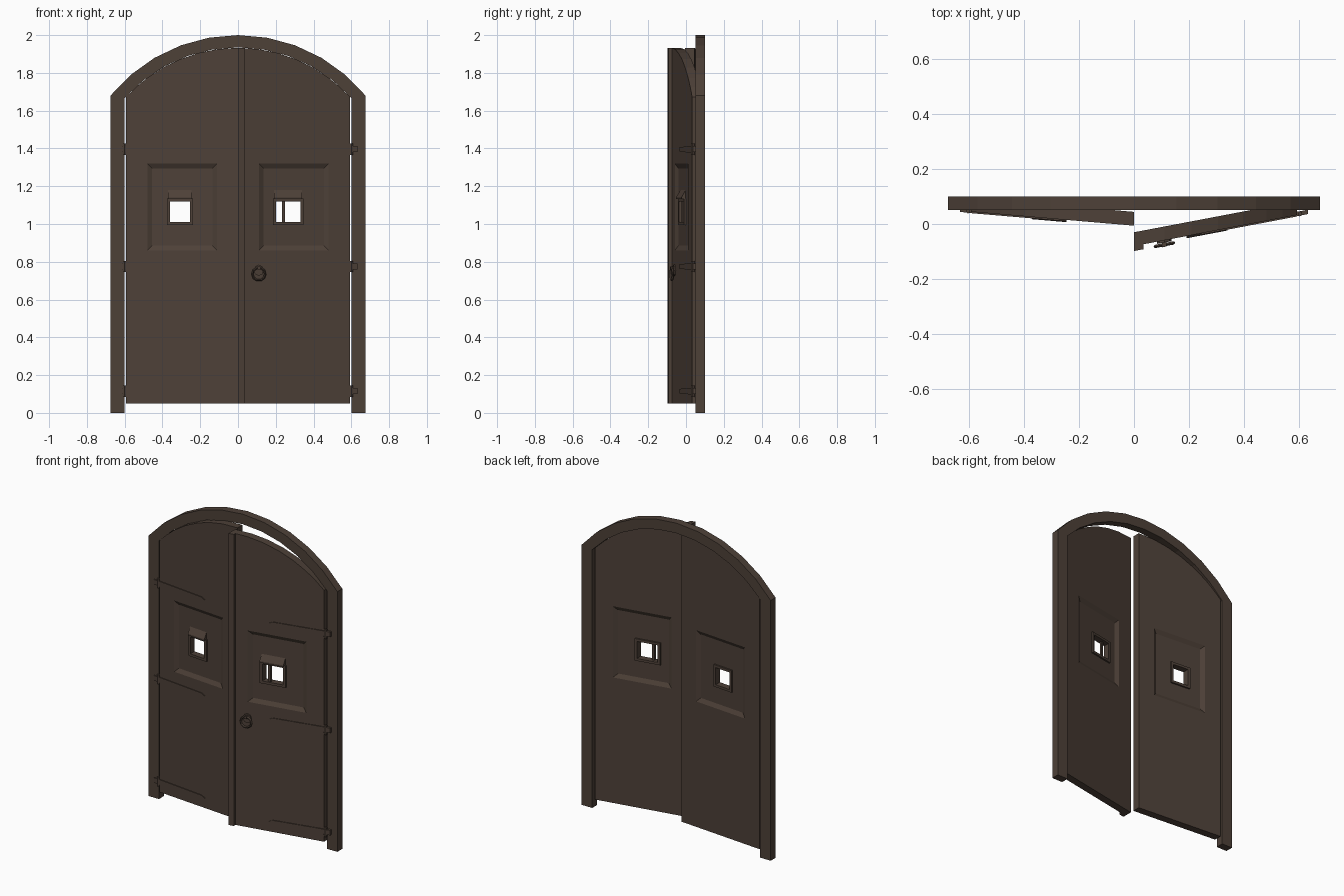
import bpy, bmesh, math
from mathutils import Matrix

if "Cube" in bpy.data.objects:
    bpy.data.objects.remove(bpy.data.objects["Cube"])

wood = bpy.data.materials.new("dark_wood")
wood.diffuse_color = (0.075, 0.052, 0.039, 1)
wood.use_nodes = True
wood.node_tree.nodes["Principled BSDF"].inputs["Base Color"].default_value = wood.diffuse_color

CZ = 1.128            # height of the arch centre
T = 0.05              # leaf thickness
IDENT = Matrix.Identity(4)


def finish(name, bm, mat=IDENT):
    bm.transform(mat)
    bmesh.ops.recalc_face_normals(bm, faces=bm.faces)
    me = bpy.data.meshes.new(name)
    bm.to_mesh(me)
    bm.free()
    me.materials.append(wood)
    ob = bpy.data.objects.new(name, me)
    bpy.context.collection.objects.link(ob)
    return ob


def loft(name, rings, mat=IDENT, cap=True):
    """Skin a list of (xz outline, y) rings; capped, or closed into a tube."""
    bm = bmesh.new()
    vs = [[bm.verts.new((x, y, z)) for x, z in pts] for pts, y in rings]
    n = len(vs[0])
    for a, b in zip(vs, vs[1:] + ([] if cap else vs[:1])):
        for i in range(n):
            j = (i + 1) % n
            bm.faces.new((a[i], a[j], b[j], b[i]))
    if cap:
        bm.faces.new(vs[0])
        bm.faces.new(vs[-1])
    return finish(name, bm, mat)


def prism(name, pts, y0, y1, mat=IDENT):
    return loft(name, [(pts, y0), (pts, y1)], mat)


def arc(r, x0, x1, n):
    a0, a1 = math.asin(x0 / r), math.asin(x1 / r)
    return [(r * math.sin(a0 + (a1 - a0) * i / n),
             CZ + r * math.cos(a0 + (a1 - a0) * i / n)) for i in range(n + 1)]


def rect(x0, x1, z0, z1, d=0):
    return [(x0 + d, z0 + d), (x1 - d, z0 + d), (x1 - d, z1 - d), (x0 + d, z1 - d)]


def arched(x0, x1, z0, r, d=0, n=4):
    return [(x0 + d, z0 + d), (x1 - d, z0 + d)] + arc(r - d, x1 - d, x0 + d, n)


# Arched frame: outer outline out, inner outline back
outer = [(-0.675, 0)] + arc(0.872, -0.675, 0.675, 10) + [(0.675, 0)]
inner = [(0.6, 0)] + arc(0.807, 0.6, -0.6, 10) + [(-0.6, 0)]
bm = bmesh.new()
f = [[bm.verts.new((x, y, z)) for x, z in outer + inner] for y in (0.05, 0.1)]
n, m = len(outer), len(outer) + len(inner)
for i in range(n - 1):
    for s in f:
        bm.faces.new((s[i], s[i + 1], s[m - 2 - i], s[m - 1 - i]))
for i in range(m):
    j = (i + 1) % m
    bm.faces.new((f[0][i], f[0][j], f[1][j], f[1][i]))
finish("arched_frame", bm)


def leaf(side, s, y0, k, window):
    # Swing of the leaf as mirror + shear: y = y0 + k * x
    M = Matrix(((s, 0, 0, 0), (k, 1, 0, y0), (0, 0, 1, 0), (0, 0, 0, 1)))

    # Stiles and rails
    prism(side + "_inner_stile", arched(0, 0.11, 0.05, 0.805, n=1), 0, T, M)
    prism(side + "_hinge_stile", arched(0.48, 0.592, 0.05, 0.805, n=2), 0, T, M)
    for name, z0, z1 in (("bottom", 0.05, 0.16), ("lock", 0.71, 0.86), ("upper", 1.32, 1.46)):
        prism(f"{side}_{name}_rail", rect(0.11, 0.48, z0, z1), 0, T, M)
    prism(side + "_arched_rail",
          arc(0.705, 0.11, 0.48, 4) + arc(0.805, 0.48, 0.11, 4), 0, T, M)

    # Recessed panels with sloped borders on both faces
    depth, d = 0.014, 0.025
    levels = ((0, 0), (d, depth), (d, T - depth), (0, T))
    loft(side + "_lower_panel", [(rect(0.11, 0.48, 0.16, 0.71, i), y) for i, y in levels], M)
    loft(side + "_arched_panel", [(arched(0.11, 0.48, 1.46, 0.705, i), y) for i, y in levels], M)
    hole = rect(*window)
    mid = [(rect(0.11, 0.48, 0.86, 1.32, i), y) for i, y in levels]
    mid[2:2] = [(hole, depth), (hole, T - depth)]
    loft(side + "_window_panel", mid, M, cap=False)

    # Window surround, bar and hood
    x0, x1, z0, z1 = window
    rim = rect(x0, x1, z0, z1, -0.016)
    loft(side + "_window_surround", [(rim, 0.004), (rim, T - 0.004),
                                     (hole, T - 0.004), (hole, 0.004)], M, cap=False)
    hood = rect(x0 - 0.01, x1 + 0.01, z1 + 0.015, z1 + 0.06)
    lip = rect(x0 - 0.01, x1 + 0.01, z1 + 0.012, z1 + 0.022)
    loft(side + "_window_hood", [(hood, depth), (lip, -0.008)], M)
    if side == "right":
        prism("right_window_bar", rect(0.232, 0.248, z0, z1), 0.012, 0.028, M)

    # Strap hinges with knuckles on the frame
    for i, z in enumerate((0.115, 0.775, 1.395)):
        strap = [(0.592, z - 0.018), (0.592, z + 0.018), (0.27, z + 0.012),
                 (0.245, z), (0.27, z - 0.012)]
        prism(f"{side}_hinge_strap_{i + 1}", strap, -0.005, 0.002, M)
        prism(f"{side}_hinge_plate_{i + 1}", rect(0.58, 0.632, z - 0.015, z + 0.017),
              -0.004, 0.012, M)
        bm = bmesh.new()
        bmesh.ops.create_cone(bm, cap_ends=True, segments=6, radius1=0.009,
                              radius2=0.009, depth=0.06,
                              matrix=Matrix.Translation((0.602, 0.002, z)))
        finish(f"{side}_hinge_knuckle_{i + 1}", bm, M)
    return M


left = leaf("left", -1, -0.006, 0.085, (0.255, 0.36, 1.01, 1.12))
right = leaf("right", 1, -0.08, 0.19, (0.2, 0.33, 1.01, 1.12))

# Cover strip over the meeting edge
prism("meeting_strip", arched(0, 0.034, 0.05, 0.805, n=1), -0.018, 0.004, right)

# Ring handle on the right leaf
prism("handle_plate", [(0.11 + 0.026 * math.cos(a), 0.755 + 0.03 * math.sin(a))
                       for a in [math.tau * i / 8 for i in range(8)]], -0.008, 0.002, right)
N, S, R, r = 10, 4, 0.034, 0.006
bm = bmesh.new()
g = [[bm.verts.new((0.11 + (R + r * math.cos(b)) * math.cos(a), -0.016 + r * math.sin(b),
                    0.735 + (R + r * math.cos(b)) * math.sin(a)))
      for b in [math.tau * j / S for j in range(S)]]
     for a in [math.tau * i / N for i in range(N)]]
for i in range(N):
    for j in range(S):
        p, q, t = g[i], g[(i + 1) % N], (j + 1) % S
        bm.faces.new((p[j], q[j], q[t], p[t]))
finish("handle_ring", bm, right)
prism("handle_stud", rect(0.102, 0.118, 0.758, 0.774), -0.024, 0, right)
